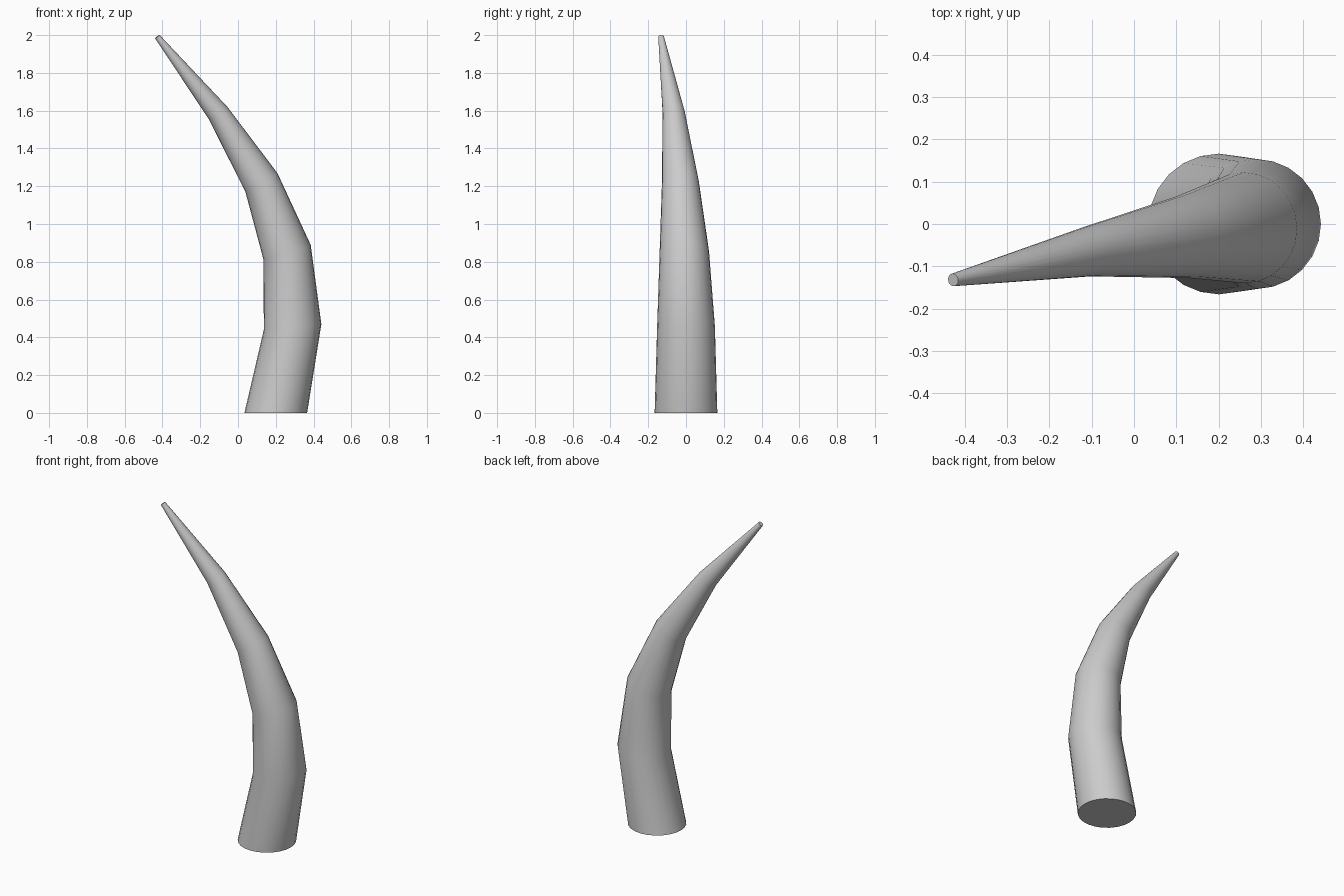
import bpy, bmesh, math
from mathutils import Vector

if "Cube" in bpy.data.objects:
    bpy.data.objects.remove(bpy.data.objects["Cube"])

SIDES = 24

# Horn rings from root to tip: centre x, y, z, radius, lean toward -x (degrees), y part of the normal
rings = [
    (0.20, 0.0, 0.0, 0.166, 0, 0.0),
    (0.289, 0.0, 0.455, 0.153, 5.5, -0.02),
    (0.26, -0.009, 0.85, 0.131, 17.5, -0.05),
    (0.124, -0.03, 1.22, 0.098, 30.0, -0.09),
    (-0.106, -0.065, 1.588, 0.059, 34.0, -0.12),
    (-0.427, -0.132, 1.992, 0.015, 38.0, -0.13),
]

bm = bmesh.new()
loops = []
for x, y, z, r, lean, ny in rings:
    a = math.radians(lean)
    n = Vector((-math.sin(a), ny, math.cos(a))).normalized()
    u = Vector((math.cos(a), 0, math.sin(a)))
    v = n.cross(u)
    c = Vector((x, y, z))
    loops.append([bm.verts.new(c + r * (math.cos(t) * u + math.sin(t) * v))
                  for t in (2 * math.pi * i / SIDES for i in range(SIDES))])

# Side walls
for low, high in zip(loops, loops[1:]):
    for i in range(SIDES):
        j = (i + 1) % SIDES
        bm.faces.new((low[i], low[j], high[j], high[i]))

# Root and tip caps
bm.faces.new(loops[0][::-1])
bm.faces.new(loops[-1])

mesh = bpy.data.meshes.new("curved_horn")
bm.to_mesh(mesh)
bm.free()
horn = bpy.data.objects.new("curved_horn", mesh)
bpy.context.collection.objects.link(horn)
bpy.context.view_layer.objects.active = horn
horn.select_set(True)
bpy.ops.object.shade_smooth_by_angle(angle=math.radians(35))
